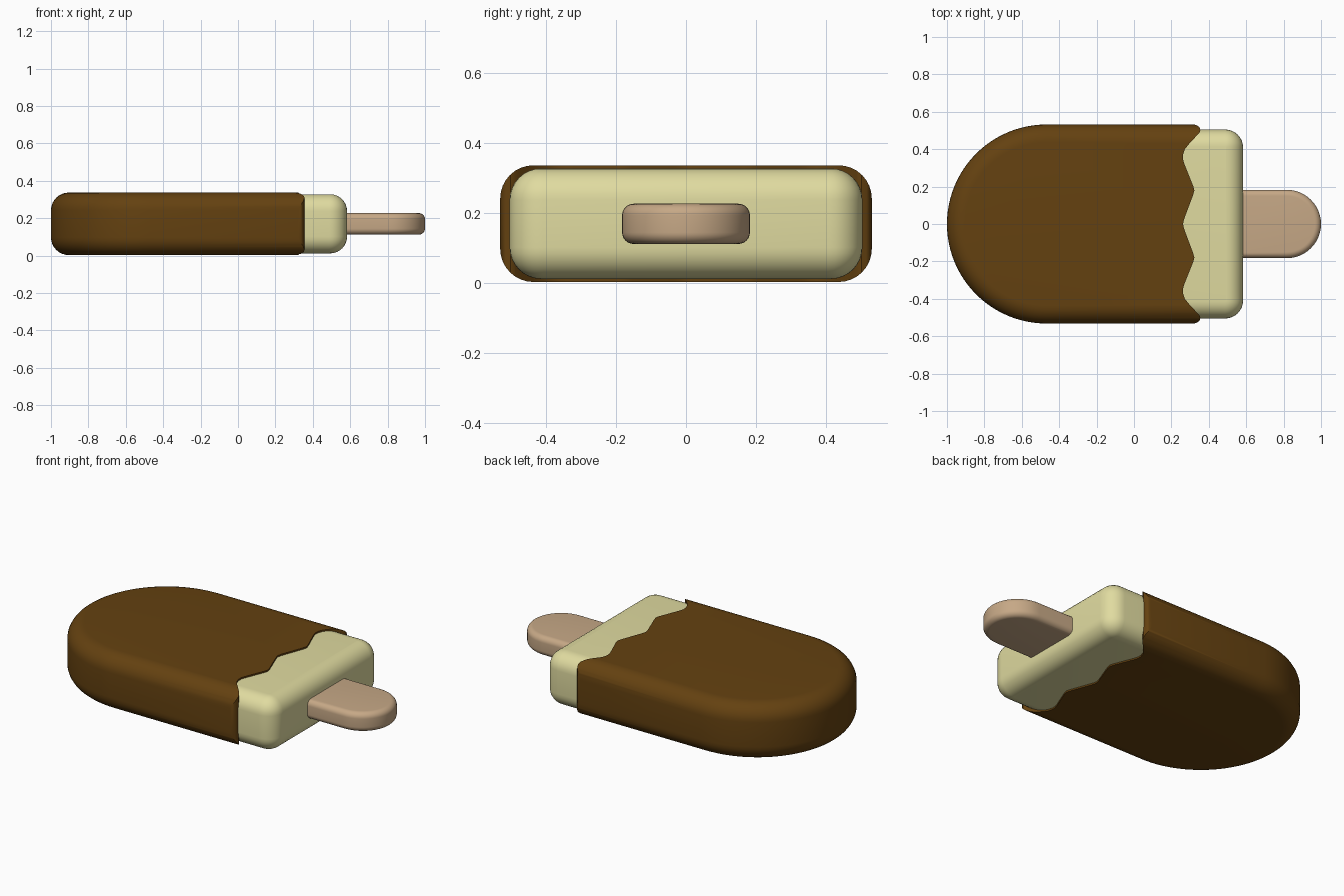
import bpy, bmesh, math

if "Cube" in bpy.data.objects:
    bpy.data.objects.remove(bpy.data.objects["Cube"])


def material(name, srgb):
    m = bpy.data.materials.new(name)
    m.diffuse_color = [(c / 255 / 12.92 if c < 11 else ((c / 255 + 0.055) / 1.055) ** 2.4) for c in srgb] + [1]
    m.use_nodes = True
    m.node_tree.nodes["Principled BSDF"].inputs["Base Color"].default_value = m.diffuse_color
    return m


chocolate = material("chocolate", (100, 65, 16))
vanilla = material("vanilla", (224, 219, 160))
wood = material("wood", (198, 168, 134))


def slab(name, outline, z0, z1, mat, bevel=0.0, upright=0.0):
    """Extrude an outline in z, round its upright corners, then its rims."""
    bm = bmesh.new()
    face = bm.faces.new([bm.verts.new((x, y, z0)) for x, y in outline])
    ext = bmesh.ops.extrude_face_region(bm, geom=[face])
    for v in ext["geom"]:
        if isinstance(v, bmesh.types.BMVert):
            v.co.z = z1
    bmesh.ops.recalc_face_normals(bm, faces=bm.faces)
    if upright:
        edges = [e for e in bm.edges if abs(e.verts[0].co.z - e.verts[1].co.z) > 0.01]
        bmesh.ops.bevel(bm, geom=edges, offset=upright, segments=8, profile=0.5, affect='EDGES')
    if bevel:
        edges = [e for e in bm.edges if abs(e.verts[0].co.z - e.verts[1].co.z) < 1e-5]
        bmesh.ops.bevel(bm, geom=edges, offset=bevel, segments=8, profile=0.5, affect='EDGES')
    mesh = bpy.data.meshes.new(name)
    bm.to_mesh(mesh)
    bm.free()
    ob = bpy.data.objects.new(name, mesh)
    bpy.context.collection.objects.link(ob)
    mesh.materials.append(mat)
    return ob


def smooth(ob):
    bpy.ops.object.select_all(action='DESELECT')
    ob.select_set(True)
    bpy.context.view_layer.objects.active = ob
    bpy.ops.object.shade_smooth_by_angle(angle=math.radians(35))


def arc(cx, rx, ry, start, end, n):
    angles = [math.radians(start + (end - start) * i / n) for i in range(n + 1)]
    return [(cx + rx * math.cos(a), ry * math.sin(a)) for a in angles]


# Chocolate shell: rounded end on the left, trimmed by a wavy edge on the right
shell = slab("chocolate_coating", arc(-0.468, 0.532, 0.532, 90, 270, 48) + [(0.6, -0.532), (0.6, 0.532)],
             0.003, 0.337, chocolate, bevel=0.095)

half_wave = [(0.266, 0.02), (0.275, 0.045), (0.316, 0.155), (0.323, 0.18), (0.316, 0.205),
             (0.27, 0.32), (0.262, 0.345), (0.262, 0.37), (0.272, 0.4), (0.3, 0.435),
             (0.338, 0.475), (0.351, 0.49), (0.355, 0.503), (0.35, 0.517), (0.338, 0.527), (0.32, 0.533)]
wave = [(x, -y) for x, y in reversed(half_wave)] + [(0.262, 0)] + half_wave
cutter = slab("wave_cutter", [(0.32, -0.8)] + wave + [(0.32, 0.8), (-1.5, 0.8), (-1.5, -0.8)],
              -0.3, 0.6, chocolate)
cutter.hide_render = True
cutter.hide_set(True)

mod = shell.modifiers.new("wavy edge", 'BOOLEAN')
mod.operation = 'INTERSECT'
mod.solver = 'EXACT'
mod.object = cutter
bpy.context.view_layer.objects.active = shell
bpy.ops.object.modifier_apply(modifier=mod.name)
bpy.data.objects.remove(cutter)
smooth(shell)

# Vanilla filling showing past the wavy edge
filling = slab("ice_cream_filling", [(-0.2, -0.505), (0.583, -0.505), (0.583, 0.505), (-0.2, 0.505)],
               0.012, 0.328, vanilla, bevel=0.09, upright=0.095)
smooth(filling)

# Wooden stick with a rounded end
stick = slab("wooden_stick", [(0.3, 0.183)] + [(0.3, -0.183)] + arc(0.815, 0.185, 0.183, -90, 90, 24),
             0.112, 0.227, wood, bevel=0.033)
smooth(stick)
